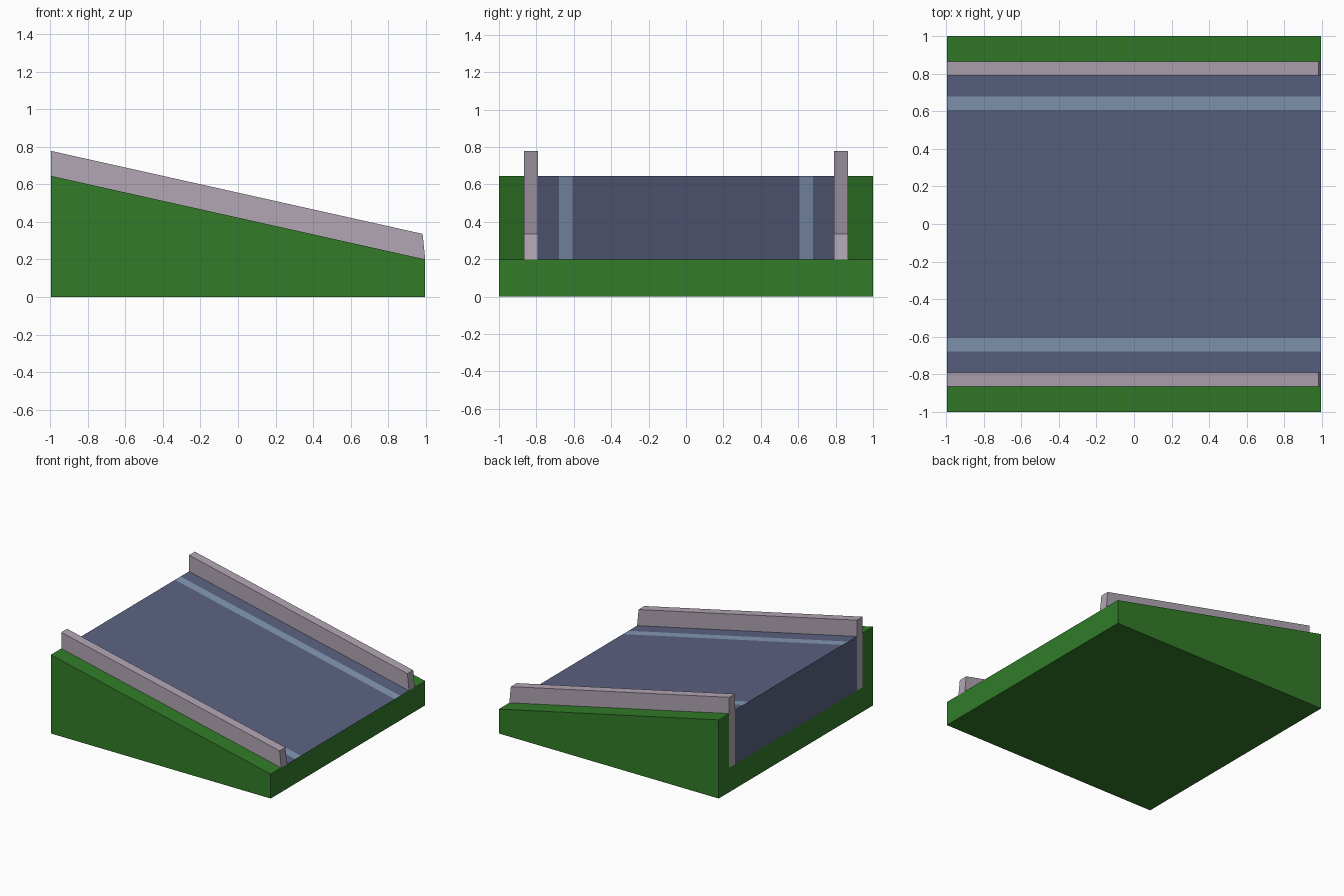
import bpy, bmesh

if "Cube" in bpy.data.objects:
    bpy.data.objects.remove(bpy.data.objects["Cube"])

X0, X1 = -0.997, 0.997      # high end, low end
BASE, HIGH = 0.2, 0.645     # slab height, ramp height at the high end
WALL_IN, WALL_OUT = 0.79, 0.865
LINE_IN, LINE_OUT = 0.608, 0.68


def material(name, rgb):
    mat = bpy.data.materials.new(name)
    mat.diffuse_color = (*rgb, 1)
    mat.use_nodes = True
    mat.node_tree.nodes["Principled BSDF"].inputs["Base Color"].default_value = mat.diffuse_color
    return mat


def skin(name, ring_a, ring_b, mats, pick=lambda i: 0, cap_b=True):
    """Solid between two matching rings of points; pick(i) gives each side's material."""
    bm = bmesh.new()
    a = [bm.verts.new(p) for p in ring_a]
    b = [bm.verts.new(p) for p in ring_b]
    n = len(a)
    for i in range(n):
        j = (i + 1) % n
        bm.faces.new((a[i], a[j], b[j], b[i])).material_index = pick(i)
    bm.faces.new(a[::-1])
    if cap_b:
        bm.faces.new(b)
    bmesh.ops.remove_doubles(bm, verts=bm.verts, dist=1e-5)
    bmesh.ops.recalc_face_normals(bm, faces=bm.faces)
    mesh = bpy.data.meshes.new(name)
    bm.to_mesh(mesh)
    bm.free()
    for m in mats:
        mesh.materials.append(m)
    obj = bpy.data.objects.new(name, mesh)
    bpy.context.collection.objects.link(obj)
    return obj


green = material("grass_green", (0.032, 0.2, 0.022))
blue = material("road_blue", (0.105, 0.122, 0.223))
pale = material("line_blue", (0.227, 0.314, 0.456))
stone = material("wall_grey", (0.445, 0.381, 0.456))


# Grass base: U-shaped section whose arms taper down to the slab
def base_ring(x, h):
    yz = [(-1, 0), (1, 0), (1, h), (WALL_OUT, h), (WALL_OUT, BASE),
          (-WALL_OUT, BASE), (-WALL_OUT, h), (-1, h)]
    return [(x, y, z) for y, z in yz]


skin("grass_base", base_ring(X0, HIGH), base_ring(X1, BASE), [green])


# Road wedge with two painted lines on its top
def road_ring(x, h):
    top = [WALL_IN, LINE_OUT, LINE_IN, -LINE_IN, -LINE_OUT, -WALL_IN]
    return [(x, -WALL_IN, BASE), (x, WALL_IN, BASE)] + [(x, y, h) for y in top]


skin("road", road_ring(X0, HIGH), road_ring(X1, BASE), [blue, pale],
     pick=lambda i: 1 if i in (3, 5) else 0, cap_b=False)

# Side walls, with a slightly leaning low end
wall_xz = [(X0, BASE), (X1, BASE), (0.983, 0.336), (X0, 0.778)]
for side, s in (("right", 1), ("left", -1)):
    skin(f"wall_{side}", [(x, s * WALL_IN, z) for x, z in wall_xz],
         [(x, s * WALL_OUT, z) for x, z in wall_xz], [stone])
